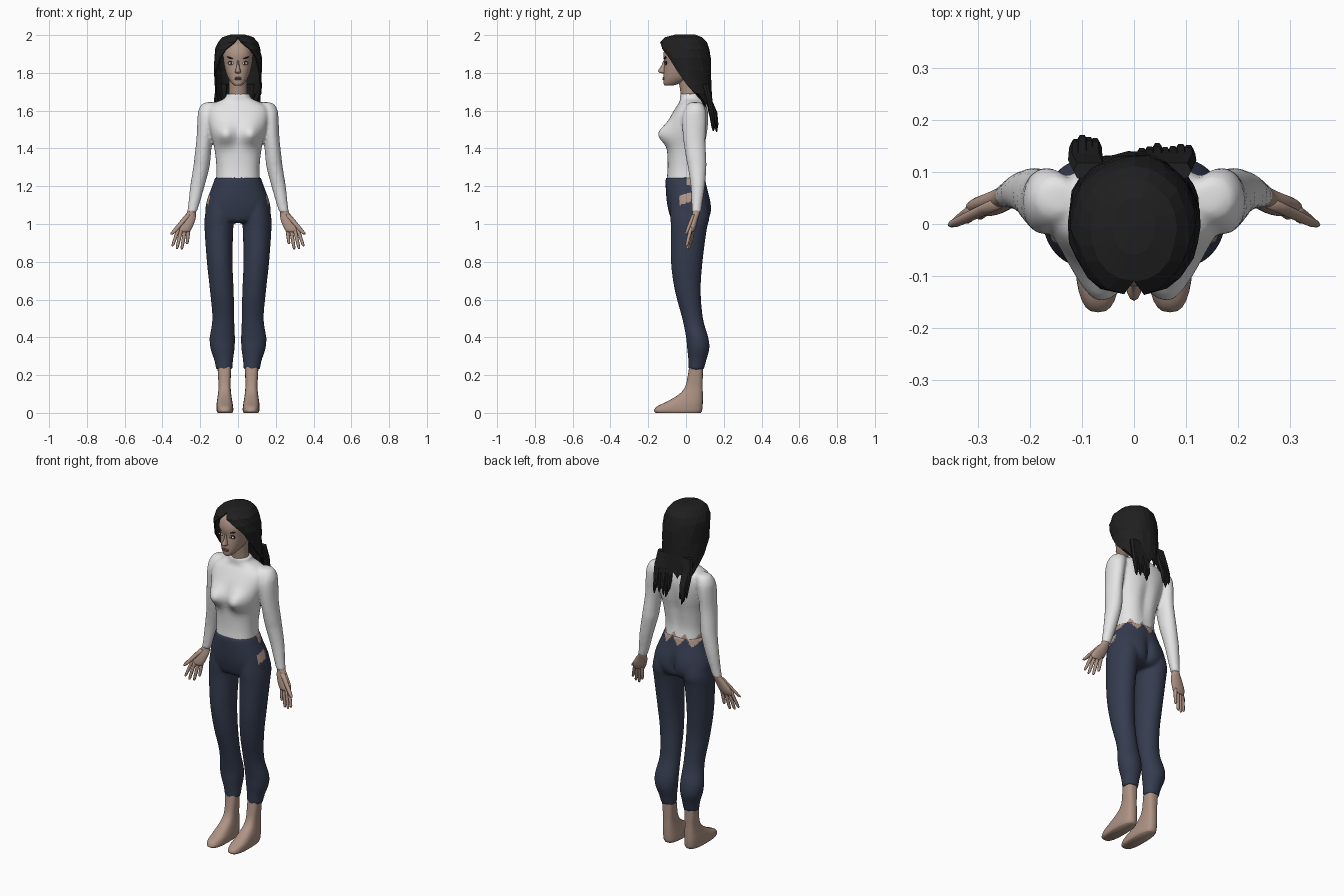
import bpy, bmesh, math, random
from math import sin, cos, pi, exp, radians

random.seed(4)


def material(name, rgb):
    m = bpy.data.materials.new(name)
    m.diffuse_color = (*rgb, 1)
    return m


SHIRT = material("white shirt", (0.78, 0.78, 0.78))
DENIM = material("navy trousers", (0.035, 0.045, 0.078))
SKIN = material("skin", (0.42, 0.29, 0.23))
HAIR = material("black hair", (0.014, 0.014, 0.014))
LIPS = material("lips", (0.25, 0.13, 0.11))
WHITE = material("eye white", (0.75, 0.75, 0.73))
DARK = material("dark eye", (0.02, 0.015, 0.012))


def spline(keys, steps):
    """Smoothly interpolate key tuples."""
    out = []
    for i in range(len(keys) - 1):
        a, b, c, d = keys[max(i - 1, 0)], keys[i], keys[i + 1], keys[min(i + 2, len(keys) - 1)]
        for s in range(steps):
            t = s / steps
            out.append([0.5 * (2 * q + (r - p) * t + (2 * p - 5 * q + 4 * r - u) * t * t
                               + (3 * q - p - 3 * r + u) * t ** 3) for p, q, r, u in zip(a, b, c, d)])
    return out + [list(keys[-1])]


def loft(bm, keys, n=24, e=2.0, side=1, steps=4):
    """Stack of rounded rings; each key is (z, centre x, half width, front y, back y)."""
    rings = []
    for z, cx, rx, yf, yb in spline(keys, steps):
        ring = []
        for k in range(n):
            c, s = cos(2 * pi * k / n), sin(2 * pi * k / n)
            px = math.copysign(abs(c) ** (2 / e), c)
            py = math.copysign(abs(s) ** (2 / e), s)
            ring.append(bm.verts.new((side * (cx + rx * px), (yf + yb) / 2 + (yb - yf) / 2 * py, z)))
        rings.append(ring)
    for r, q in zip(rings, rings[1:]):
        for k in range(n):
            bm.faces.new((r[k], r[(k + 1) % n], q[(k + 1) % n], q[k]))
    bm.faces.new(rings[0])
    bm.faces.new(rings[-1][::-1])


def finish(name, bm, mats, smooth=True, remesh=0, rule=None):
    bmesh.ops.recalc_face_normals(bm, faces=bm.faces[:])
    me = bpy.data.meshes.new(name)
    bm.to_mesh(me)
    bm.free()
    ob = bpy.data.objects.new(name, me)
    bpy.context.collection.objects.link(ob)
    if remesh:  # fuse overlapping lofts into one skin
        m = ob.modifiers.new("fuse", 'REMESH')
        m.mode, m.voxel_size = 'VOXEL', remesh
        m = ob.modifiers.new("relax", 'SMOOTH')
        m.factor, m.iterations = 0.5, 5
        dg = bpy.context.evaluated_depsgraph_get()
        fused = bpy.data.meshes.new_from_object(ob.evaluated_get(dg))
        ob.modifiers.clear()
        ob.data = fused
    ob.data.materials.clear()
    for m in mats:
        ob.data.materials.append(m)
    for p in ob.data.polygons:
        p.use_smooth = smooth
        p.material_index = int(rule(p.center)) if rule else 0
    return ob


# Shirt: torso with bust and spine groove, plus sleeves
bm = bmesh.new()
loft(bm, [(1.225, 0, .117, -.103, .098), (1.3, 0, .114, -.097, .088), (1.4, 0, .125, -.1, .1),
          (1.48, 0, .145, -.108, .115), (1.56, 0, .163, -.085, .12), (1.615, 0, .158, -.055, .113),
          (1.645, 0, .115, -.035, .1), (1.665, 0, .072, -.032, .085), (1.69, 0, .06, -.03, .075)],
     n=48, e=2.4)
for v in bm.verts:
    x, y, z = v.co
    if y < 0:
        v.co.y -= .05 * exp(-((abs(x) - .07) / .05) ** 2 - ((z - 1.475) / .055) ** 2)
    else:
        v.co.y -= .014 * exp(-(x / .03) ** 2 - ((z - 1.42) / .12) ** 2)
for s in (1, -1):
    loft(bm, [(1.645, .14, .02, .03, .07), (1.635, .15, .04, .01, .09), (1.6, .162, .048, -.01, .105),
              (1.55, .17, .045, -.02, .108), (1.45, .178, .042, -.015, .103), (1.35, .188, .043, 0, .107),
              (1.3, .194, .043, .01, .108), (1.2, .215, .038, .025, .1), (1.1, .235, .029, .03, .085),
              (1.06, .245, .025, .03, .08)], side=s)
finish("shirt", bm, [SHIRT, SKIN], remesh=.0075,
       rule=lambda c: abs(c.x) < .14 and c.y > .02 and c.z < 1.245 + .025 * sin(c.x * 95))

# Trousers: hips and legs, with torn skin patches at the sides and back waist
bm = bmesh.new()
loft(bm, [(1.245, 0, .121, -.108, .1), (1.2, 0, .137, -.108, .11), (1.12, 0, .166, -.102, .133),
          (1.06, 0, .172, -.09, .135), (1.02, 0, .15, -.075, .115), (1.005, 0, .1, -.05, .08)], n=48, e=2.2)
for v in bm.verts:
    x, y, z = v.co
    if y > 0:
        v.co.y -= .025 * exp(-(x / .022) ** 2 - ((z - 1.08) / .07) ** 2)
for s in (1, -1):
    loft(bm, [(1.12, .092, .07, -.08, .11), (1.04, .098, .078, -.083, .125), (.97, .101, .076, -.08, .11),
              (.8, .097, .068, -.08, .088), (.65, .086, .063, -.06, .078), (.5, .078, .058, -.02, .09),
              (.4, .083, .067, 0, .118), (.34, .082, .064, .006, .124), (.28, .076, .05, .012, .108),
              (.23, .073, .043, .014, .095)], side=s)
finish("trousers", bm, [DENIM, SKIN], remesh=.0075,
       rule=lambda c: (abs(c.x) > .12 and 1.11 + c.y * .3 < c.z < 1.16 + c.y * .3 and -.035 < c.y < .03)
       or (c.y > 0 and c.z > 1.225 + .02 * sin(c.x * 80)))

# Feet
bm = bmesh.new()
for s in (1, -1):
    loft(bm, [(.27, .073, .037, .02, .09), (.2, .072, .034, .01, .089), (.14, .071, .032, -.004, .088),
              (.1, .071, .035, -.035, .089), (.06, .071, .041, -.1, .089), (.035, .07, .044, -.152, .088),
              (.012, .069, .044, -.17, .085), (0, .069, .039, -.16, .078)], n=28, e=2.7, side=s)
finish("feet", bm, [SKIN])

# Hands: palm and spread fingers (base and tip points)
FINGERS = [((.312, .028, .985), (.347, .002, .882)), ((.298, .028, .98), (.324, .006, .867)),
           ((.279, .032, .98), (.298, .014, .866)), ((.26, .037, .985), (.27, .025, .893)),
           ((.262, .04, 1.05), (.352, -.002, .945))]
bm = bmesh.new()
for s in (1, -1):
    loft(bm, [(1.1, .237, .022, .036, .078), (1.06, .247, .024, .034, .074), (1.03, .259, .035, .026, .065),
              (.99, .279, .041, .017, .055), (.965, .288, .036, .015, .045), (.957, .289, .028, .02, .04)],
         side=s, steps=3)
    for i, (a, b) in enumerate(FINGERS):
        r = .015 if i == 4 else .0095
        keys = [(a[2] + (b[2] - a[2]) * t, a[0] + (b[0] - a[0]) * t, r * k,
                 a[1] + (b[1] - a[1]) * t - .0095 * k, a[1] + (b[1] - a[1]) * t + .0095 * k)
                for t, k in ((0, 1.1), (.5, 1), (.92, .8), (1, .3))]
        loft(bm, keys, n=10, side=s, steps=2)
finish("hands", bm, [SKIN])

# Head, neck, nose
bm = bmesh.new()
loft(bm, [(1.732, 0, .016, -.11, -.075), (1.742, 0, .03, -.118, -.04), (1.77, 0, .051, -.119, .02),
          (1.81, 0, .066, -.118, .07), (1.85, 0, .075, -.115, .09), (1.9, 0, .079, -.12, .1),
          (1.95, 0, .068, -.1, .088), (1.98, 0, .035, -.05, .05)], n=32, e=2.4)
loft(bm, [(1.65, 0, .055, -.025, .075), (1.7, 0, .048, -.03, .065), (1.8, 0, .048, -.045, .065)])
loft(bm, [(1.865, 0, .006, -.12, -.09), (1.835, 0, .008, -.132, -.09), (1.812, 0, .014, -.148, -.09),
          (1.802, 0, .015, -.142, -.09), (1.798, 0, .009, -.13, -.09)], n=12, steps=3)
finish("head", bm, [SKIN])


def ellipsoids(name, mat, items):
    """Small mirrored blobs: (centre, radii)."""
    bm = bmesh.new()
    for c, r in items:
        for s in ((1, -1) if c[0] else (1,)):
            vs = bmesh.ops.create_uvsphere(bm, u_segments=14, v_segments=8, radius=1)['verts']
            for v in vs:
                v.co = [v.co[k] * r[k] + (c[k] * s if k == 0 else c[k]) for k in range(3)]
                if name == "eyebrows":
                    v.co.z += (abs(v.co.x) - c[0]) * .35
    finish(name, bm, [mat])


ellipsoids("eye_liner", DARK, [((.036, -.106, 1.852), (.02, .006, .0105))])
ellipsoids("eyes", WHITE, [((.036, -.108, 1.851), (.016, .007, .007))])
ellipsoids("irises", DARK, [((.036, -.112, 1.852), (.006, .005, .006))])
ellipsoids("eyebrows", DARK, [((.038, -.109, 1.878), (.022, .007, .004))])
ellipsoids("lips", LIPS, [((0, -.117, 1.774), (.022, .007, .004)), ((0, -.117, 1.766), (.019, .008, .005))])

# Hair cap: faceted shell with a face opening that widens downwards
# rows: z, half width, front y, back y, opening half angle
ROWS = [(1.998, .04, -.06, .05, 0), (1.985, .08, -.108, .085, 0), (1.96, .104, -.135, .108, 10),
        (1.925, .116, -.14, .12, 32), (1.88, .122, -.135, .128, 50), (1.81, .124, -.12, .128, 66),
        (1.74, .122, -.1, .128, 84), (1.69, .12, -.07, .132, 100), (1.64, .115, -.04, .135, 122)]
N = 20
bm = bmesh.new()
grid = []
for z, rx, yf, yb, op in ROWS:
    row = []
    for k in range(N + 1):
        a = radians(op + (360 - 2 * op) * k / N)
        w = 1 + random.uniform(-.025, .025)
        dz = random.uniform(-.03, .02) if z < 1.66 else 0
        row.append(bm.verts.new((rx * w * sin(a), (yf + yb) / 2 - (yb - yf) / 2 * w * cos(a), z + dz)))
    grid.append(row)
top = bm.verts.new((0, 0, 2.0))
for k in range(N):
    bm.faces.new((top, grid[0][k], grid[0][k + 1]))
for r, q in zip(grid, grid[1:]):
    for k in range(N):
        bm.faces.new((r[k], q[k], q[k + 1], r[k + 1]))
cap = finish("hair_cap", bm, [HAIR], smooth=False)
sol = cap.modifiers.new("thickness", 'SOLIDIFY')
sol.thickness, sol.offset = .008, 0

# Hair locks: narrow bunch on one side, wide bunch on the other
bm = bmesh.new()
for x0, x1, count, back in ((-.112, -.075, 4, .16), (.015, .105, 7, .146)):
    for i in range(count):
        x = x0 + (x1 - x0) * i / (count - 1)
        zb = random.uniform(1.48, 1.54)
        y = back + random.uniform(-.008, .004)
        loft(bm, [(1.74, x * .9, .016, .085, .12), (1.66, x, .015, .108, .138),
                  (1.59, x, .013, y - .022, y + .004), (zb + .02, x, .009, y - .008, y + .009),
                  (zb, x + random.uniform(-.004, .004), .003, y, y + .006)], n=6, steps=1)
finish("hair_locks", bm, [HAIR], smooth=False)
